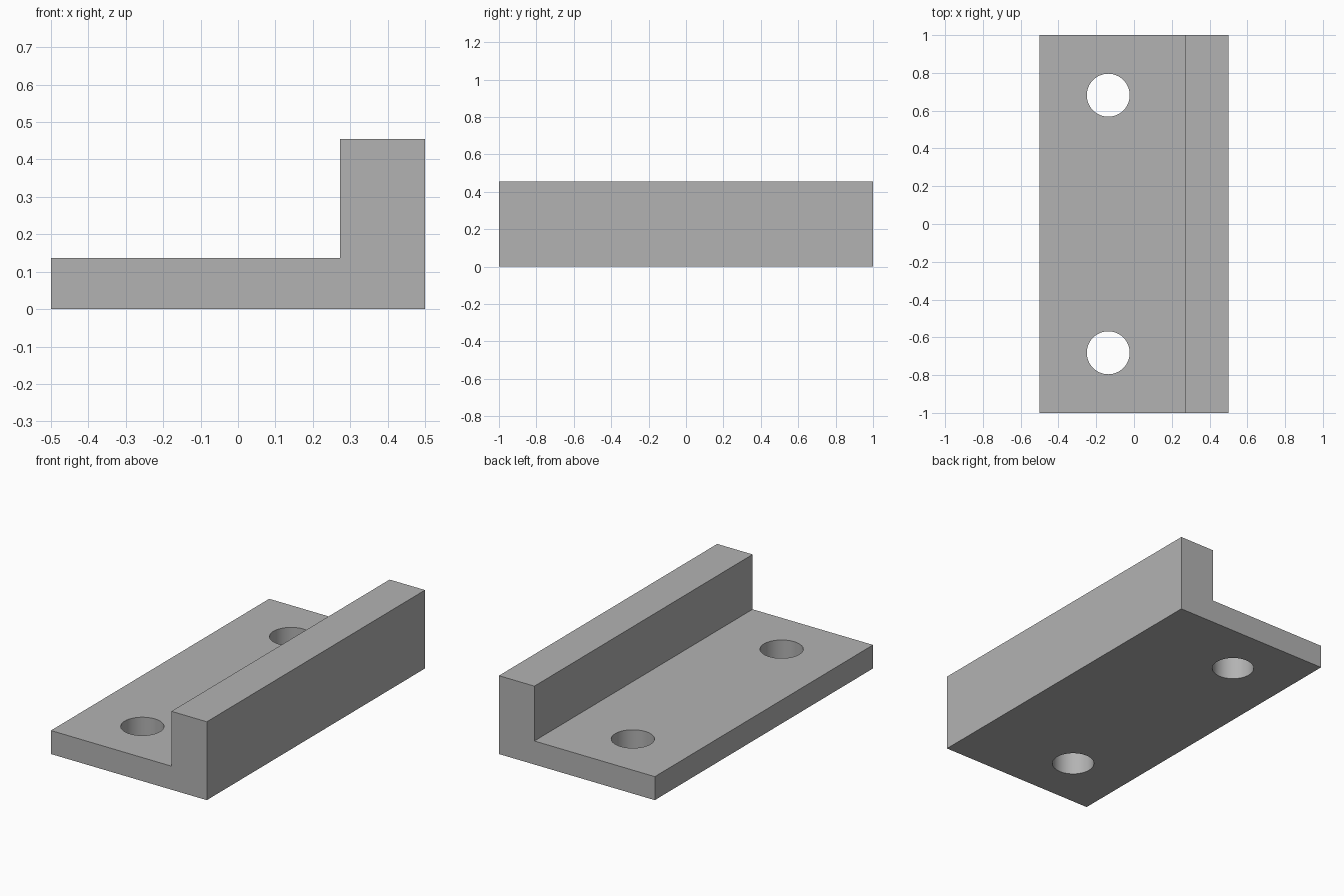
import bpy, bmesh, math
from mathutils import Vector

if "Cube" in bpy.data.objects:
    bpy.data.objects.remove(bpy.data.objects["Cube"], do_unlink=True)

U = 1 / 22            # one drawing unit; the bracket is 22 units wide
LENGTH = 2.0
BASE, LIP, STEP = 3 * U, 10 * U, 6 * U
HOLE_X, HOLE_Y, HOLE_R = -3 * U, 15 * U, 2.5 * U

# Single plain grey
grey = bpy.data.materials.new("plain grey")
grey.use_nodes = True
colour = (0.45, 0.45, 0.45, 1)
grey.diffuse_color = colour
grey.node_tree.nodes["Principled BSDF"].inputs["Base Color"].default_value = colour

# L-shaped profile extruded along y
profile = [(-0.5, 0), (0.5, 0), (0.5, LIP), (STEP, LIP), (STEP, BASE), (-0.5, BASE)]
bm = bmesh.new()
face = bm.faces.new([bm.verts.new((x, -LENGTH / 2, z)) for x, z in profile])
ext = bmesh.ops.extrude_face_region(bm, geom=[face])
moved = [v for v in ext["geom"] if isinstance(v, bmesh.types.BMVert)]
bmesh.ops.translate(bm, verts=moved, vec=Vector((0, LENGTH, 0)))
bmesh.ops.recalc_face_normals(bm, faces=bm.faces)
mesh = bpy.data.meshes.new("angle_bracket")
bm.to_mesh(mesh)
bm.free()
mesh.materials.append(grey)
bracket = bpy.data.objects.new("angle_bracket", mesh)
bpy.context.collection.objects.link(bracket)

# Two round bolt holes through the base plate
for side in (-1, 1):
    bpy.ops.mesh.primitive_cylinder_add(vertices=64, radius=HOLE_R, depth=1,
                                        location=(HOLE_X, side * HOLE_Y, 0))
    cutter = bpy.context.object
    cutter.name = "hole_cutter"
    cutter.hide_render = True
    cutter.data.materials.append(grey)
    cut = bracket.modifiers.new("bolt_hole", "BOOLEAN")
    cut.operation, cut.solver, cut.object = "DIFFERENCE", "EXACT", cutter
    bpy.ops.object.select_all(action="DESELECT")
    bracket.select_set(True)
    bpy.context.view_layer.objects.active = bracket
    bpy.ops.object.modifier_apply(modifier=cut.name)
    bpy.data.objects.remove(cutter, do_unlink=True)

# Smooth hole walls, crisp plate edges
bpy.ops.object.shade_smooth_by_angle(angle=math.radians(30))
